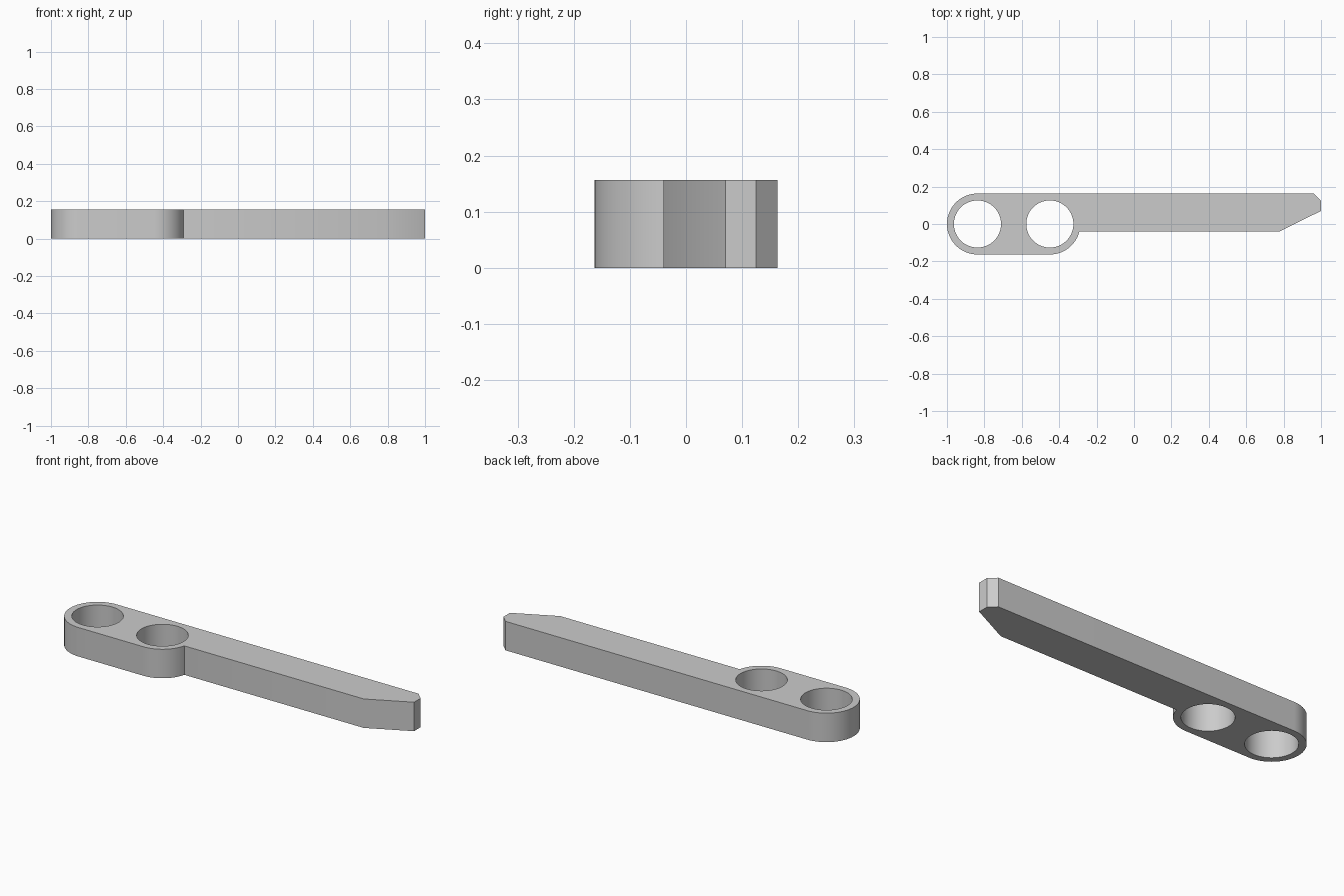
import bpy
import bmesh
from math import cos, sin, asin, pi, radians

cube = bpy.data.objects.get("Cube")
if cube:
    bpy.data.objects.remove(cube, do_unlink=True)

HEIGHT = 0.156
OUTER, HOLE = 0.163, 0.126
END_X, MID_X = -0.837, -0.45
ARM_Y = -0.04


def arc(cx, radius, start, end, steps):
    """Points along an arc centred on the ring axis."""
    angles = [start + (end - start) * i / steps for i in range(steps + 1)]
    return [(cx + radius * cos(a), radius * sin(a)) for a in angles]


# Outline: rounded end, half-round shoulder, arm and bevelled tip
outline = arc(END_X, OUTER, pi / 2, 3 * pi / 2, 32)
outline += arc(MID_X, OUTER, -pi / 2, asin(ARM_Y / OUTER), 24)
outline += [(0.777, ARM_Y), (1, 0.07), (1, 0.125), (0.962, OUTER)]

# Two round holes
holes = [arc(x, HOLE, 0, 2 * pi, 64)[:-1] for x in (END_X, MID_X)]

# Fill the profile and extrude it to full thickness
bm = bmesh.new()
edges = []
for loop in [outline] + holes:
    verts = [bm.verts.new((x, y, 0)) for x, y in loop]
    edges += [bm.edges.new((v, verts[i - 1])) for i, v in enumerate(verts)]
bmesh.ops.triangle_fill(bm, edges=edges, use_beauty=True)
result = bmesh.ops.extrude_face_region(bm, geom=bm.faces[:], use_keep_orig=True)
top = [g for g in result["geom"] if isinstance(g, bmesh.types.BMVert)]
bmesh.ops.translate(bm, verts=top, vec=(0, 0, HEIGHT))
bmesh.ops.recalc_face_normals(bm, faces=bm.faces[:])

mesh = bpy.data.meshes.new("two_hole_lever")
bm.to_mesh(mesh)
bm.free()
lever = bpy.data.objects.new("two_hole_lever", mesh)
bpy.context.collection.objects.link(lever)

# Plain grey material
grey = bpy.data.materials.new("plain_grey")
grey.use_nodes = True
grey.diffuse_color = (0.6, 0.6, 0.6, 1)
grey.node_tree.nodes["Principled BSDF"].inputs["Base Color"].default_value = grey.diffuse_color
mesh.materials.append(grey)

# Smooth walls with sharp rims
bpy.ops.object.select_all(action="DESELECT")
lever.select_set(True)
bpy.context.view_layer.objects.active = lever
bpy.ops.object.shade_smooth_by_angle(angle=radians(30))
